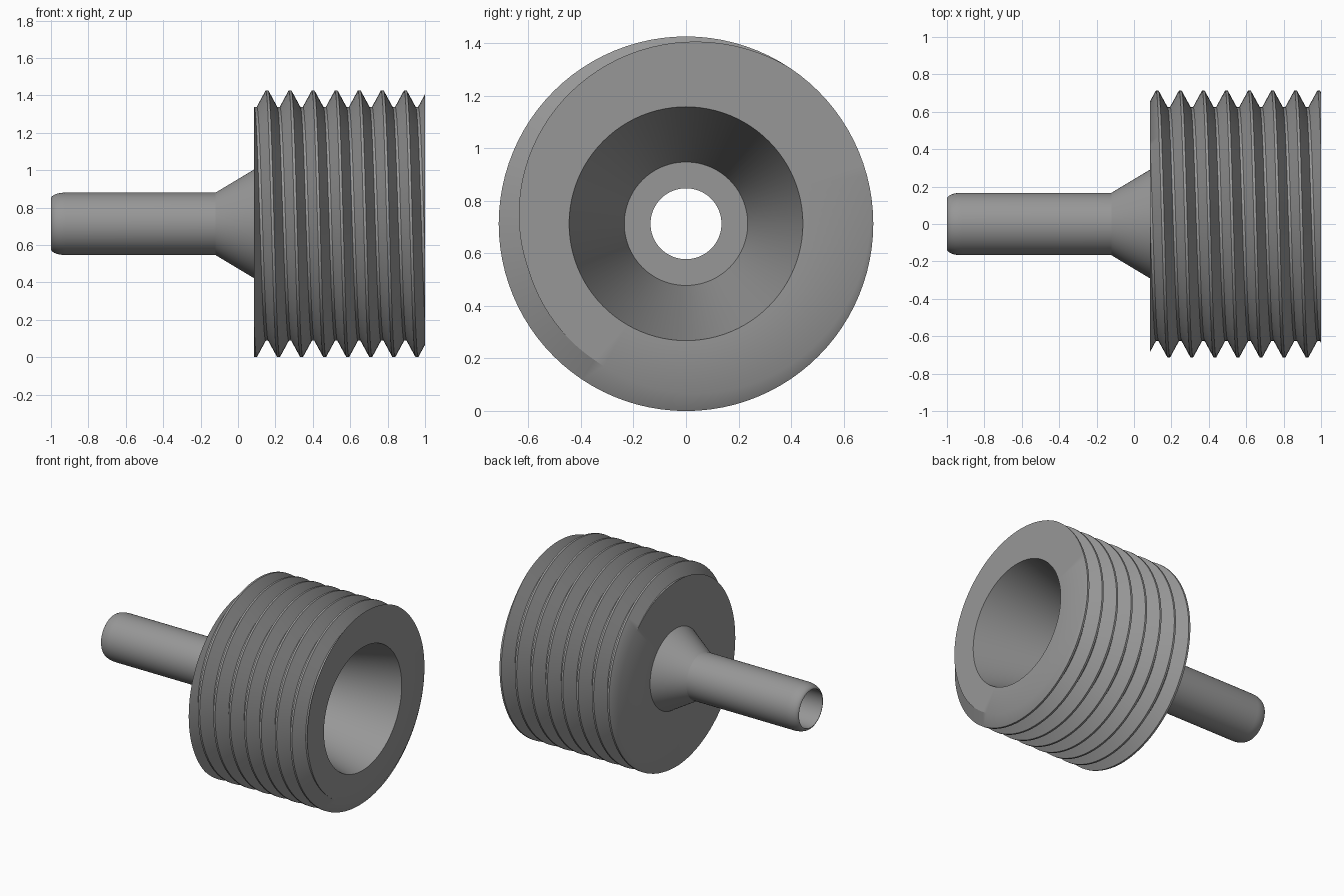
import bpy
import bmesh
import math

if "Cube" in bpy.data.objects:
    bpy.data.objects.remove(bpy.data.objects["Cube"])

SEGMENTS = 96
AXIS_Z = 0.713            # height of the horizontal centre axis
X0, X1 = 0.085, 1.0       # ends of the threaded body
PITCH, PEAK_X = 0.1233, 0.155
CREST, ROOT, FLAT = 0.713, 0.625, 0.007
HOLE, COLLAR, SEAT_X = 0.135, 0.29, 0.17

grey = bpy.data.materials.new("grey_plastic")
grey.diffuse_color = (0.31, 0.31, 0.31, 1.0)
grey.use_nodes = True
grey.node_tree.nodes["Principled BSDF"].inputs["Base Color"].default_value = grey.diffuse_color


def sweep(name, profile_at):
    """Sweep an (x, radius) profile, which may change with the angle, round the x axis."""
    bm = bmesh.new()
    rings = []
    for i in range(SEGMENTS + 1):
        a = 2 * math.pi * i / SEGMENTS
        rings.append([bm.verts.new((x, -r * math.sin(a), AXIS_Z + r * math.cos(a)))
                      for x, r in profile_at(a)])
    for a, b in zip(rings, rings[1:]):
        for k in range(len(a) - 1):
            bm.faces.new((a[k], b[k], b[k + 1], a[k + 1]))
    bmesh.ops.remove_doubles(bm, verts=bm.verts[:], dist=1e-5)
    mesh = bpy.data.meshes.new(name)
    bm.to_mesh(mesh)
    bm.free()
    mesh.materials.append(grey)
    obj = bpy.data.objects.new(name, mesh)
    bpy.context.collection.objects.link(obj)
    bpy.ops.object.select_all(action='DESELECT')
    obj.select_set(True)
    bpy.context.view_layer.objects.active = obj
    bpy.ops.object.shade_smooth_by_angle(angle=math.radians(30))
    return obj


def thread_radius(x, start):
    """Radius of the V thread with narrow flats on crest and root."""
    u = (x - start) % PITCH
    d = min(u, PITCH - u)
    t = (d - FLAT) / (PITCH / 2 - 2 * FLAT)
    return CREST + (ROOT - CREST) * min(1.0, max(0.0, t))


def body_profile(angle):
    start = PEAK_X + PITCH * angle / (2 * math.pi)
    pts = [(X0, COLLAR), (X0, thread_radius(X0, start))]
    # Helical thread, cut off flat at both ends
    for n in range(-3, 10):
        for off in (-FLAT, FLAT, PITCH / 2 - FLAT, PITCH / 2 + FLAT):
            x = min(X1, max(X0, start + n * PITCH + off))
            pts.append((x, thread_radius(x, start)))
    # End face, tapered bore and flat seat
    pts += [(X1, thread_radius(X1, start)), (X1, 0.445), (SEAT_X, 0.235), (SEAT_X, HOLE)]
    return pts


def nozzle_profile(angle):
    # Through hole, rounded tip, straight tube and flared collar
    pts = [(SEAT_X, HOLE), (-1.0, HOLE)]
    for i in range(1, 9):
        t = i / 8 * math.pi / 2
        pts.append((-0.92 - 0.08 * math.cos(t), HOLE + 0.032 * math.sin(t)))
    return pts + [(-0.12, 0.167), (X0, COLLAR)]


sweep("threaded_body", body_profile)
sweep("nozzle_tube", nozzle_profile)
